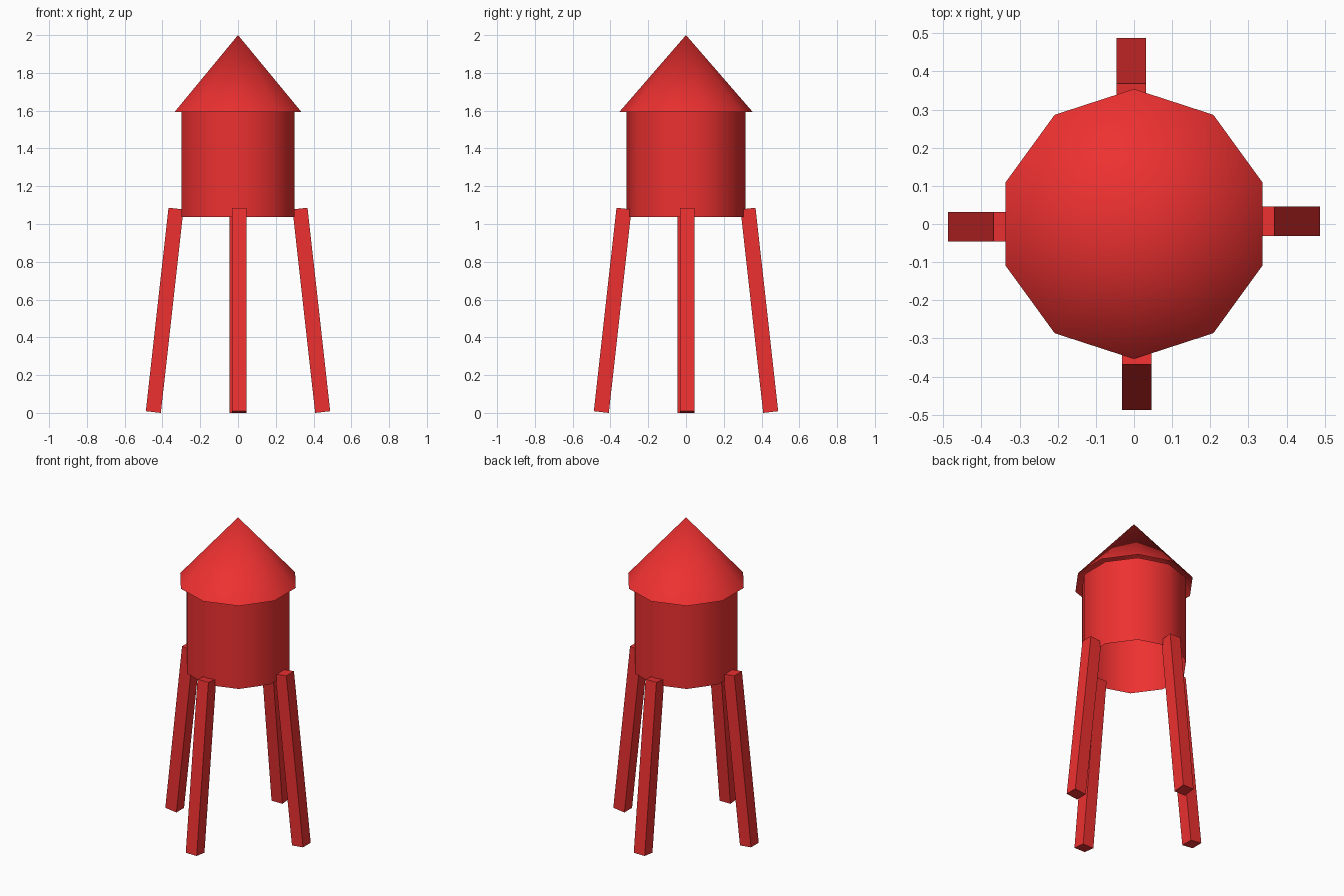
import bpy, bmesh
from math import sin, cos, pi
from mathutils import Matrix, Vector

if "Cube" in bpy.data.objects:
    bpy.data.objects.remove(bpy.data.objects["Cube"])

SIDES = 10
red = bpy.data.materials.new("red_paint")
red.diffuse_color = (0.85, 0.03, 0.03, 1)
red.use_nodes = True
red.node_tree.nodes["Principled BSDF"].inputs["Base Color"].default_value = red.diffuse_color


def finish(name, bm, smooth):
    mesh = bpy.data.meshes.new(name)
    for f in bm.faces:
        f.smooth = smooth
    bm.to_mesh(mesh)
    bm.free()
    mesh.materials.append(red)
    obj = bpy.data.objects.new(name, mesh)
    bpy.context.collection.objects.link(obj)
    return obj


def ring(bm, r, z):
    # a corner points straight along y
    return [bm.verts.new((r * sin(2 * pi * i / SIDES), -r * cos(2 * pi * i / SIDES), z))
            for i in range(SIDES)]


# tank: ten-sided wall, open at the bottom
bm = bmesh.new()
low, high = ring(bm, 0.315, 1.037), ring(bm, 0.315, 1.592)
for i in range(SIDES):
    j = (i + 1) % SIDES
    bm.faces.new((low[i], low[j], high[j], high[i]))
finish("tank", bm, True)

# roof: ten-sided open cone with a small overhang
bm = bmesh.new()
rim, tip = ring(bm, 0.354, 1.592), bm.verts.new((0, 0, 2))
for i in range(SIDES):
    bm.faces.new((rim[i], rim[(i + 1) % SIDES], tip))
finish("roof", bm, True)

# legs: four leaning square posts, each slightly off its axis
profile = [(0.4085, 0), (0.488, 0.009), (0.368, 1.086), (0.2885, 1.077)]
for k, name in enumerate(("right_leg", "back_leg", "left_leg", "front_leg")):
    bm = bmesh.new()
    face = bm.faces.new([bm.verts.new((x, -0.032, z)) for x, z in profile])
    ext = bmesh.ops.extrude_face_region(bm, geom=[face])
    moved = [v for v in ext["geom"] if isinstance(v, bmesh.types.BMVert)]
    bmesh.ops.translate(bm, verts=moved, vec=Vector((0, 0.078, 0)))
    # keep the starting end closed
    if len(bm.faces) < 6:
        bmesh.ops.holes_fill(bm, edges=bm.edges[:], sides=4)
    bmesh.ops.recalc_face_normals(bm, faces=bm.faces[:])
    bm.transform(Matrix.Rotation(k * pi / 2, 4, 'Z'))
    finish(name, bm, False)
